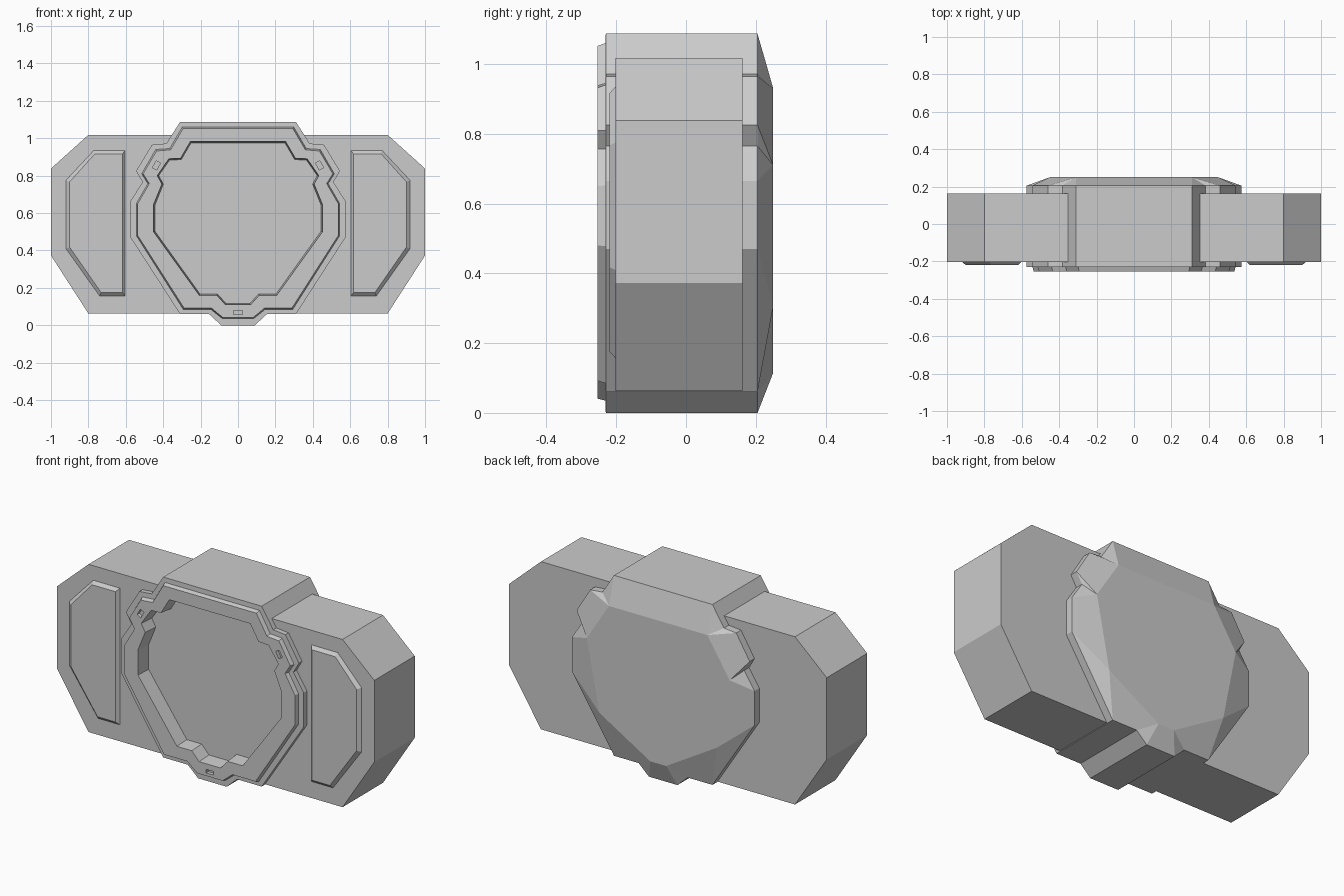
import bpy, bmesh

if "Cube" in bpy.data.objects:
    bpy.data.objects.remove(bpy.data.objects["Cube"])


def mirrored(half):
    """Closed loop from a right-hand half profile (top to bottom)."""
    return half + [(-x, z) for x, z in reversed(half)]


def loft(name, sections):
    """Solid through (y, [(x, z)...]) loops with equal point counts; both ends capped."""
    bm = bmesh.new()
    loops = [[bm.verts.new((x, y, z)) for x, z in pts] for y, pts in sections]
    n = len(loops[0])
    for a, b in zip(loops, loops[1:]):
        for i in range(n):
            j = (i + 1) % n
            bm.faces.new((a[i], a[j], b[j], b[i]))
    bm.faces.new(loops[0])
    bm.faces.new(list(reversed(loops[-1])))
    bmesh.ops.remove_doubles(bm, verts=bm.verts, dist=0.0005)
    bmesh.ops.recalc_face_normals(bm, faces=bm.faces)
    mesh = bpy.data.meshes.new(name)
    bm.to_mesh(mesh)
    bm.free()
    ob = bpy.data.objects.new(name, mesh)
    bpy.context.collection.objects.link(ob)
    return ob


# Half profiles of the central housing
outline = [(.31, 1.087), (.383, .972), (.46, .965), (.545, .825), (.51, .765),
           (.575, .665), (.575, .47), (.31, .06), (.155, .06), (.09, 0)]
rim = [(.298, 1.06), (.365, .945), (.44, .94), (.515, .81), (.482, .757),
       (.543, .652), (.543, .478), (.293, .085), (.145, .085), (.083, .035)]
rim_top = [(.293, 1.052), (.36, .938), (.435, .932), (.507, .81), (.474, .757),
           (.536, .65), (.536, .48), (.288, .092), (.142, .092), (.08, .041)]
recess = [(.255, .982), (.307, .893), (.37, .89), (.432, .8), (.407, .755),
          (.452, .645), (.452, .5), (.207, .16), (.113, .16), (.067, .11)]
floor = [(.251, .975), (.303, .886), (.366, .883), (.424, .8), (.399, .755),
         (.444, .643), (.444, .503), (.203, .167), (.11, .167), (.064, .117)]
# Back plate has four corners per side, so chamfer facets converge on them
A, B, C, D = (.31, .93), (.45, .71), (.37, .305), (.05, .115)
back = [A, A, A, B, B, B, C, C, D, D]

housing = loft("central_housing", [
    (.25, mirrored(back)), (.205, mirrored(outline)), (-.23, mirrored(outline)),
    (-.231, mirrored(rim)), (-.254, mirrored(rim_top)),
    (-.254, mirrored(recess)), (-.17, mirrored(floor))])

# Small slots sunk into the rim
for x, z, w, h, tilt in [(0, .068, .046, .02, 0), (.436, .855, .026, .042, -.5),
                         (-.436, .855, .026, .042, .5)]:
    bpy.ops.mesh.primitive_cube_add(size=1, location=(x, -.254, z), rotation=(0, tilt, 0))
    cutter = bpy.context.object
    cutter.name = "slot_cutter"
    cutter.scale = (w, .04, h)
    cutter.hide_render = True
    cutter.hide_set(True)
    mod = housing.modifiers.new("slot", 'BOOLEAN')
    mod.operation = 'DIFFERENCE'
    mod.solver = 'EXACT'
    mod.object = cutter

# Side blocks and their raised chamfered panels
wing = [(.33, 1.018), (.8, 1.018), (1, .838), (1, .373), (.8, .063),
        (.28, .063), (.52, .5), (.49, .8)]
panel = [(.603, .935), (.77, .935), (.92, .775), (.92, .41), (.74, .157), (.603, .157)]
panel_top = [(.618, .917), (.765, .917), (.9, .767), (.9, .417), (.732, .175), (.618, .175)]
for s, side in ((1, "right"), (-1, "left")):
    def flip(pts):
        return [(s * x, z) for x, z in pts]
    loft(side + "_side_block", [(.162, flip(wing)), (-.202, flip(wing))])
    loft(side + "_raised_panel", [(-.19, flip(panel)), (-.202, flip(panel)),
                                  (-.219, flip(panel_top))])
